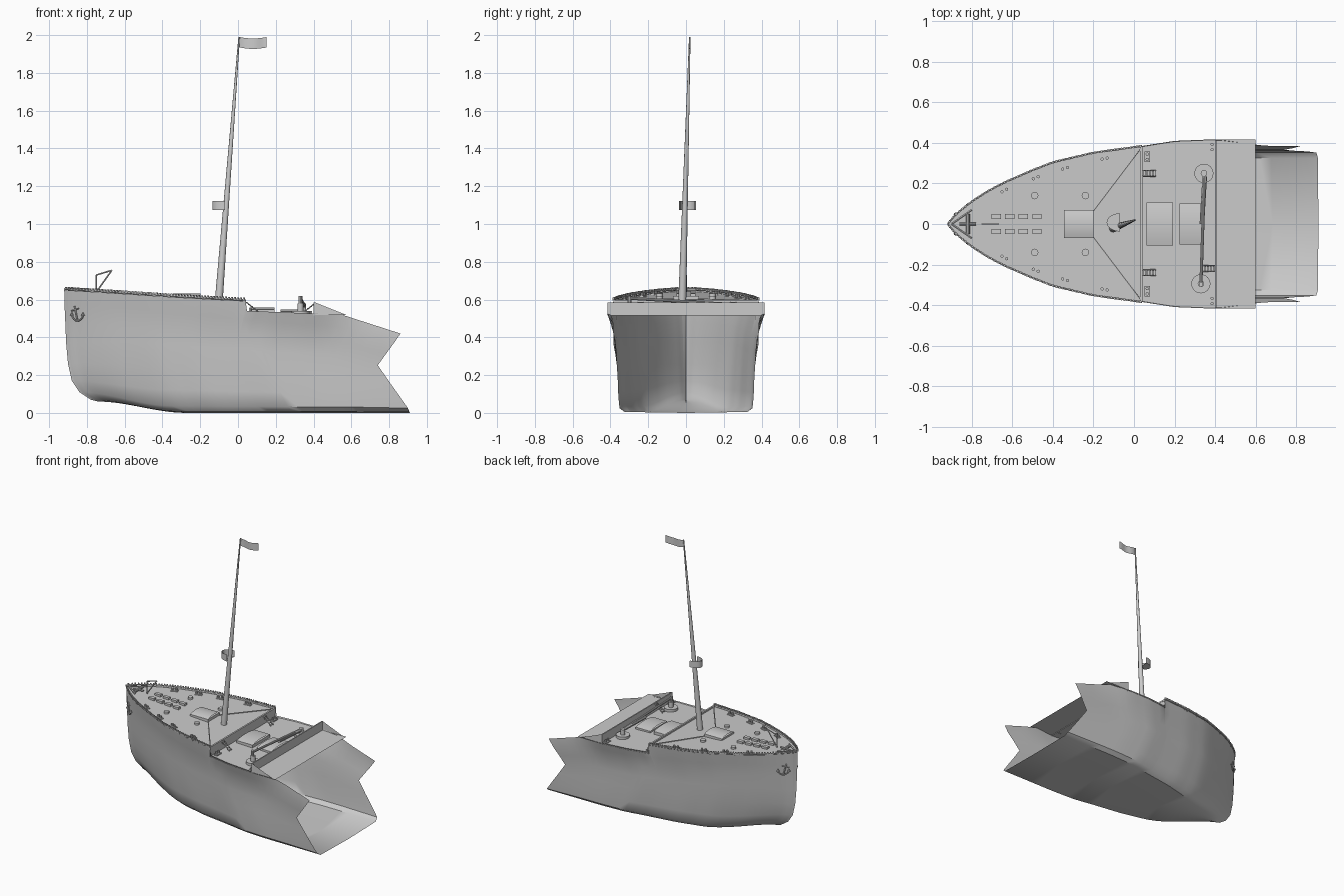
import bpy, bmesh, math
from mathutils import Vector, Matrix

if "Cube" in bpy.data.objects:
    bpy.data.objects.remove(bpy.data.objects["Cube"])

grey = bpy.data.materials.new("weathered_grey")
grey.diffuse_color = (0.6, 0.6, 0.6, 1)
grey.use_nodes = True
grey.node_tree.nodes["Principled BSDF"].inputs["Base Color"].default_value = grey.diffuse_color


class Part:
    """Collects primitives into one named mesh object."""
    def __init__(self, name):
        self.name, self.bm = name, bmesh.new()

    def box(self, c, s, rot=0):
        m = Matrix.Translation(c) @ Matrix.Rotation(rot, 4, 'Z') @ Matrix.Diagonal((*s, 1))
        bmesh.ops.create_cube(self.bm, size=1, matrix=m)

    def rod(self, a, b, r1, r2=None, n=8):
        a, b = Vector(a), Vector(b)
        q = (b - a).to_track_quat('Z', 'Y').to_matrix().to_4x4()
        bmesh.ops.create_cone(self.bm, cap_ends=True, segments=n, radius1=r1,
                              radius2=r1 if r2 is None else r2, depth=(b - a).length,
                              matrix=Matrix.Translation((a + b) / 2) @ q)

    def face(self, pts):
        self.bm.faces.new([self.bm.verts.new(p) for p in pts])

    def grid(self, rows):
        vs = [[self.bm.verts.new(p) for p in r] for r in rows]
        for r, s in zip(vs, vs[1:]):
            for i in range(len(r) - 1):
                self.bm.faces.new((r[i], r[i + 1], s[i + 1], s[i]))

    def done(self, smooth=35):
        bmesh.ops.remove_doubles(self.bm, verts=self.bm.verts, dist=0.0002)
        bmesh.ops.recalc_face_normals(self.bm, faces=self.bm.faces)
        me = bpy.data.meshes.new(self.name)
        self.bm.to_mesh(me)
        self.bm.free()
        me.materials.append(grey)
        ob = bpy.data.objects.new(self.name, me)
        bpy.context.collection.objects.link(ob)
        if smooth:
            bpy.ops.object.select_all(action='DESELECT')
            ob.select_set(True)
            bpy.context.view_layer.objects.active = ob
            bpy.ops.object.shade_smooth_by_angle(angle=math.radians(smooth))
        return ob


def table(t, x):
    if x <= t[0][0]:
        return t[0][1]
    for (a, p), (b, q) in zip(t, t[1:]):
        if x <= b:
            return p + (q - p) * (x - a) / (b - a)
    return t[-1][1]


BEAM = [(-.92, 0), (-.9, .028), (-.85, .072), (-.8, .112), (-.72, .163), (-.64, .205), (-.5, .266),
        (-.4, .305), (-.2, .352), (.04, .385), (.2, .41), (.4, .418), (.6, .418)]
TOP = [(-.92, .65), (-.6, .63), (-.3, .61), (.04, .592), (.048, .54), (.55, .52), (.86, .42)]
BASE = [(-.92, .65), (-.6, .63), (-.3, .6), (.04, .56), (.3, .535), (.55, .52), (.86, .42)]
# rows: height fraction, stem x, stem z, torn end x, midship half width
ROWS = [(1, -.92, .65, .86, .418), (.88, -.918, .56, .825, .398), (.74, -.914, .47, .782, .374),
        (.6, -.91, .37, .74, .366), (.4, -.9, .26, .798, .361), (.2, -.88, .17, .858, .358),
        (.06, -.84, .11, .9, .352), (.012, -.78, .07, .908, .325), (0, -.74, .06, .91, 0)]


def hull_point(u, row, side):
    f, xs, zs, xe, w = row
    x, xt = xs + (xe - xs) * u, -.92 + 1.78 * u
    g = table(BEAM, xt) / .418
    y = w * g ** (1 + .4 * (1 - f))
    if xt > .4 and f > .8:
        y -= (y - .385) * min(1, (xt - .4) / .25)
    s = min(1, u / .28)
    s = s * s * (3 - 2 * s)
    z = table(TOP, x) if f == 1 else zs + (table(BASE, xt) * f - zs) * s
    return (x, side * y, z)


# hull shell, open and torn at the stern
us = sorted([(i / 36) ** 1.25 for i in range(37)] + [.96 / 1.78, .968 / 1.78, .004, .011])
hull = Part("hull")
for side in (-1, 1):
    hull.grid([[hull_point(u, r, side) for u in us] for r in ROWS])
hull.done(40)

# decks and the step between them
xs_up = [-.918 + .958 * i / 30 for i in range(31)]
deck = Part("upper_deck")
deck.grid([[(x, s * (table(BEAM, x) - .001), table(TOP, x) - .006) for x in xs_up] for s in (-1, 1)])
deck.face([(.04, -.384, .525), (.04, .384, .525), (.04, .384, .586), (.04, -.384, .586)])
deck.done(0)
low = Part("lower_deck")
xs_lo = [.04, .1, .2, .3, .4, .6]
low.grid([[(x, s * table(BEAM, x), .53 - .012 * min(1, (x - .04) / .4)) for x in xs_lo] for s in (-1, 1)])
low.done(0)

# cross wall and its tapering side plates
wall = Part("stern_wall")
wall.box((.404, 0, .55), (.008, .83, .07))
for s in (-1, 1):
    wall.face([(.407, s * .414, .585), (.577, s * .414, .517), (.407, s * .414, .517)])
wall.done(0)

# studded rail around the foredeck
rail = Part("studded_rail")
for s in (-1, 1):
    pts = [Vector((x, s * table(BEAM, x), table(TOP, x) + .006)) for x in xs_up]
    for a, b in zip(pts, pts[1:]):
        rail.rod(a, b, .005, n=6)
        ang = math.atan2(b.y - a.y, b.x - a.x)
        for t in (.25, .75):
            rail.box(a.lerp(b, t) + Vector((0, 0, .006)), (.009, .011, .012), ang)
rail.box((.036, 0, .592), (.012, .77, .012))
rail.done(0)

# low beams running from the deck step to the mast foot
beams = Part("deck_beams")
for s in (-1, 1):
    beams.rod((.035, s * .375, .592), (-.2, s * .065, .602), .004, n=6)
beams.done()

# mooring bollards in pairs
bol = Part("bollards")
for x, y, r in [(-.64, .165, .5), (-.485, .228, .4), (-.34, .275, .3), (-.145, .323, .2),
                (.065, .332, math.pi / 2), (.385, .38, math.pi / 2)]:
    for s in (-1, 1):
        z = table(TOP, x) - .008
        bol.box((x, s * y, z + .003), (.052, .027, .008), s * r)
        for k in (-.013, .013):
            p = Vector((x + k * math.cos(r), s * (y + k * math.sin(r)), z))
            bol.rod(p, p + Vector((0, 0, .022)), .008)
bol.done()

# round vents and rows of skylights
fit = Part("vents_and_skylights")
for s in (-1, 1):
    for x in (-.49, -.24):
        z = table(TOP, x) - .006
        fit.rod((x, s * .14, z), (x, s * .14, z + .015), .018, n=16)
    for i in range(4):
        x = -.68 + .067 * i
        fit.box((x, s * .037, table(TOP, x)), (.046, .026, .018))
fit.done()


# hatches with gently arched covers
def hatch(name, x, sx, sy, z, h):
    p = Part(name)
    p.box((x, 0, z + h / 2), (sx, sy, h))
    arc = [(-1 + 2 * i / 8) for i in range(9)]
    p.grid([[(x + sx / 2 * e, sy / 2 * a, z + h + .012 * (1 - a * a)) for a in arc] for e in (-1, 1)])
    p.done()


hatch("fore_hatch", -.272, .145, .14, .6, .02)
hatch("middle_hatch", .127, .13, .21, .525, .022)
hatch("aft_hatch", .285, .12, .2, .52, .016)

# mast, flag and lookout basket
mast = Part("mast")
mast.rod((-.102, -.02, .59), (.006, .02, 1.99), .021, .004, n=16)
mast.done()
flag = Part("flag")
wave = [(.006 + .146 * i / 12, .02 + .004 * math.sin(i * .7), -.008 * math.sin(i * .26)) for i in range(13)]
flag.grid([[(x, y, z + d) for x, y, d in wave] for z in (1.935, 1.99)])
flag.done()
nest = Part("lookout_basket")
ring = [math.pi / 2 + math.pi * i / 12 for i in range(13)]
for r in (.045, .040):
    nest.grid([[(-.068 + 1.5 * r * math.cos(a), .008 + r * math.sin(a), z) for a in ring]
               for z in (1.075, 1.122)])
nest.face([(-.068 + .067 * math.cos(a), .008 + .045 * math.sin(a), 1.075) for a in ring])
nest.done()

# capstans with the cargo boom between them
cap = Part("capstans_and_boom")
for x, y in ((.345, .25), (.33, -.295)):
    cap.rod((x, y, .52), (x, y, .54), .047, n=24)
    cap.rod((x, y, .54), (x, y, .58), .016, n=12)
cap.rod((.33, -.3, .54), (.33, -.3, .62), .011, n=10)
cap.rod((.33, -.3, .607), (.348, .235, .575), .008, n=10)
cap.rod((.349, .235, .57), (.335, 0, .575), .012, n=10)
cap.done()

# stairs between deck levels
stairs = Part("stairs")
for x0, y, d, top in ((.045, .25, 1, .585), (.045, -.24, 1, .585), (.4, -.22, -1, .575)):
    for i in range(5):
        stairs.box((x0 + d * .014 * i, y, top - .011 * i), (.011, .026, .005))
    for k in (-.014, .014):
        stairs.rod((x0, y + k, top), (x0 + d * .062, y + k, top - .05), .003, n=4)
stairs.done(0)

# bow derrick and windlass
bow = Part("bow_derrick")
a, b, c = (-.75, 0, .64), (-.75, 0, .73), (-.668, 0, .755)
for p, q in ((a, b), (b, c), (c, a)):
    bow.rod(p, q, .004, n=6)
bow.rod((-.82, -.05, .652), (-.82, .05, .652), .01, n=10)
bow.rod((-.86, 0, .645), (-.78, 0, .652), .007, n=8)
for s in (-1, 1):
    bow.rod((-.9, 0, .655), (-.8, s * .07, .652), .006, n=6)
bow.done()

# anchors on both bows
for s, name in ((-1, "front_anchor"), (1, "back_anchor")):
    an = Part(name)
    def at(t, z):
        return Vector((-.858 + .79 * t, s * (.062 + .6 * t), z))
    an.rod(at(.01, .487), at(-.01, .565), .005)
    an.rod(at(-.03, .54), at(.018, .553), .004)
    arc = [at(.01 + .04 * math.cos(t), .53 + .042 * math.sin(t))
           for t in [math.pi * (1.12 + .76 * i / 8) for i in range(9)]]
    for p, q in zip(arc, arc[1:]):
        an.rod(p, q, .005)
    for p in (arc[0], arc[-1]):
        an.rod(p, p + Vector((0, 0, .018)), .011, .001)
    an.done()
